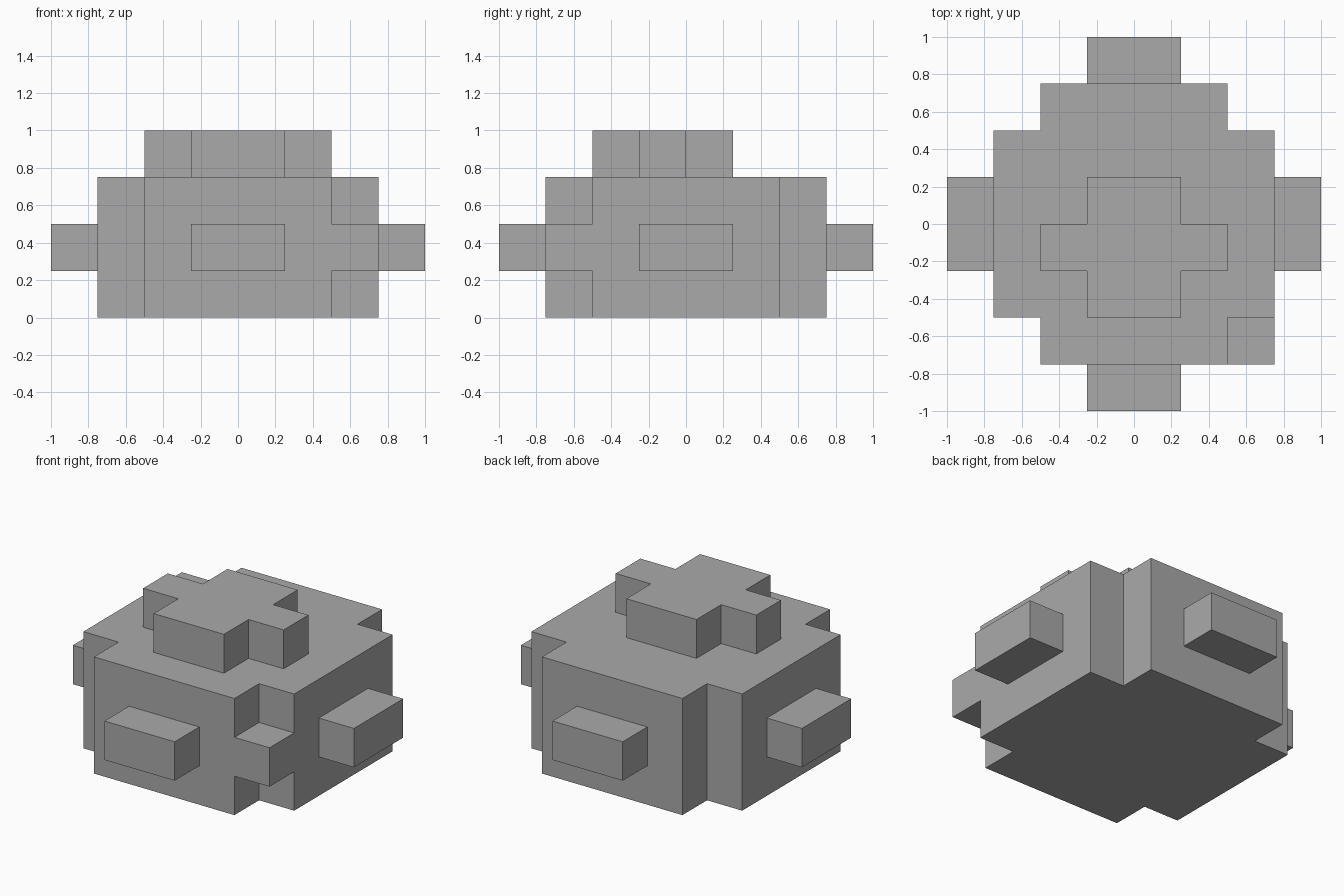
import bpy
import bmesh

cube = bpy.data.objects.get("Cube")
if cube:
    bpy.data.objects.remove(cube, do_unlink=True)

# Single grey material
grey = bpy.data.materials.new("plain grey")
grey.use_nodes = True
colour = (0.4, 0.4, 0.4, 1)
grey.diffuse_color = colour
grey.node_tree.nodes["Principled BSDF"].inputs["Base Color"].default_value = colour


def plus_prism(name, inner, outer, z0, z1, y_mid=0):
    """Extrude a plus-shaped outline; inner and outer are (x, y) half sizes."""
    (ix, iy), (ox, oy) = inner, outer
    quarter = [(ox, iy), (ix, iy), (ix, oy)]
    outline = list(quarter)
    outline += [(-x, y) for x, y in reversed(quarter)]
    outline += [(-x, -y) for x, y in quarter]
    outline += [(x, -y) for x, y in reversed(quarter)]
    bm = bmesh.new()
    base = bm.faces.new([bm.verts.new((x, y + y_mid, z0)) for x, y in outline])
    top = bmesh.ops.extrude_face_region(bm, geom=[base], use_keep_orig=True)
    moved = [g for g in top["geom"] if isinstance(g, bmesh.types.BMVert)]
    bmesh.ops.translate(bm, verts=moved, vec=(0, 0, z1 - z0))
    finish(name, bm)


def box(name, low, high):
    """Box between two opposite corners."""
    bm = bmesh.new()
    bmesh.ops.create_cube(bm, size=1)
    for v in bm.verts:
        v.co = [a + (b - a) * (c + 0.5) for a, b, c in zip(low, high, v.co)]
    finish(name, bm)


def finish(name, bm):
    bmesh.ops.recalc_face_normals(bm, faces=bm.faces)
    mesh = bpy.data.meshes.new(name)
    bm.to_mesh(mesh)
    bm.free()
    mesh.materials.append(grey)
    bpy.context.collection.objects.link(bpy.data.objects.new(name, mesh))


# Main body with notched corners, and the raised cross set toward the front
plus_prism("body", (0.5, 0.5), (0.75, 0.75), 0, 0.75)
plus_prism("top_cross", (0.25, 0.125), (0.5, 0.375), 0.75, 1, y_mid=-0.125)

# One bar on each side
for side, s in (("left", 1), ("right", -1)):
    x0, x1 = sorted((0.75 * s, s))
    box(side + "_bar", (x0, -0.25, 0.25), (x1, 0.25, 0.5))
for side, s in (("back", 1), ("front", -1)):
    y0, y1 = sorted((0.75 * s, s))
    box(side + "_bar", (-0.25, y0, 0.25), (0.25, y1, 0.5))

# Small block filling part of the front left notch
box("corner_block", (0.5, -0.75, 0.25), (0.75, -0.5, 0.5))
